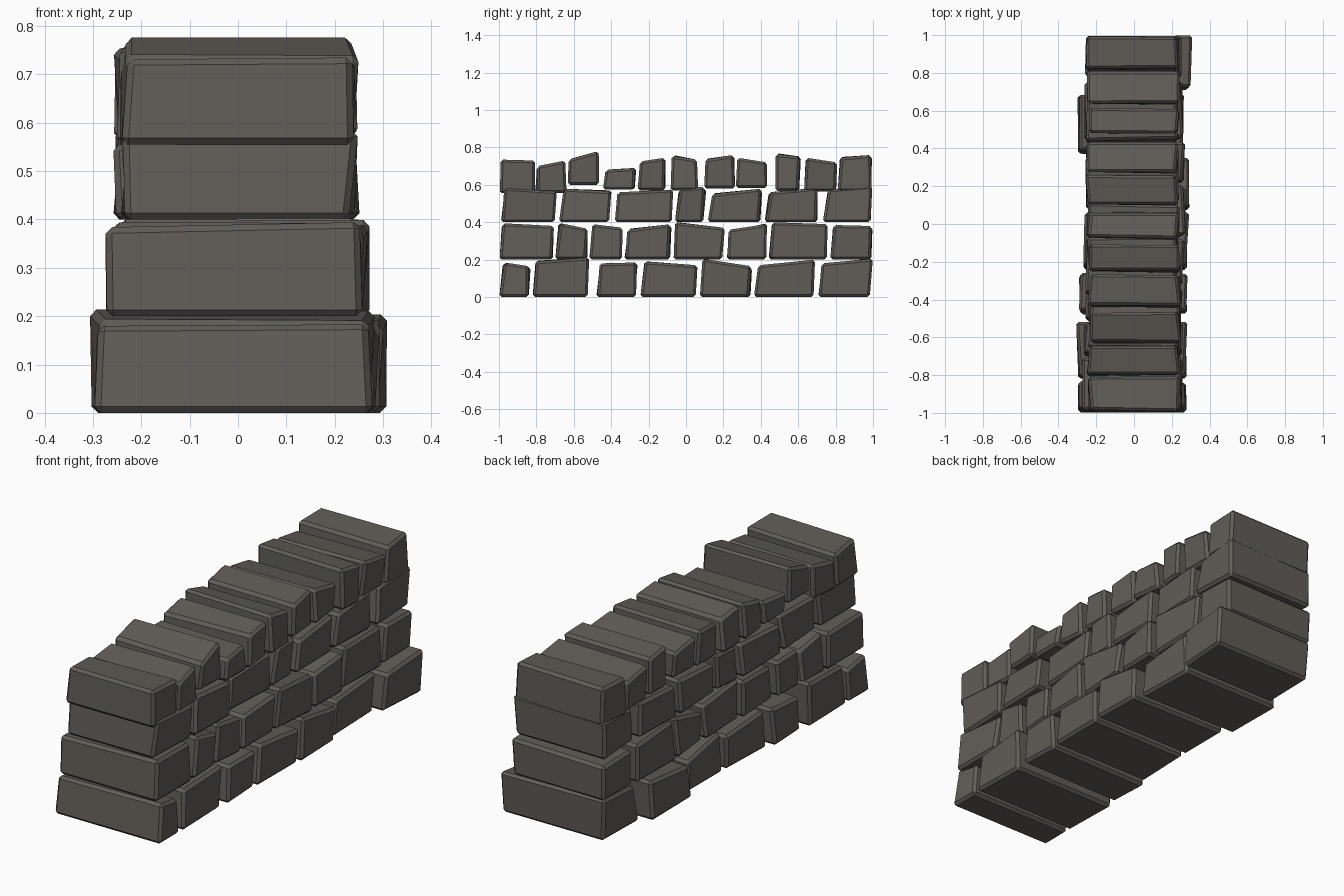
import bpy, bmesh, random

if "Cube" in bpy.data.objects:
    bpy.data.objects.remove(bpy.data.objects["Cube"])

random.seed(7)

stone_mat = bpy.data.materials.new("dark grey stone")
stone_mat.diffuse_color = (0.12, 0.11, 0.097, 1)
stone_mat.use_nodes = True
stone_mat.node_tree.nodes["Principled BSDF"].inputs["Base Color"].default_value = stone_mat.diffuse_color


def stone(name, y0, y1, zb, z0, z1, xl, xr, lean):
    """Chamfered block with uneven corners; z0/z1 are top heights at y0/y1."""
    r = random.uniform
    bm = bmesh.new()
    bmesh.ops.create_cube(bm, size=2)
    for v in bm.verts:
        right, back, top = v.co.x > 0, v.co.y > 0, v.co.z > 0
        inset_x, inset_y = r(0, 0.025), r(0, 0.012)
        if top and not back:
            inset_y += lean            # left edge leans in at the top
        if back and not top:
            inset_y += lean * 0.5      # right edge tucks in at the bottom
        v.co.x = xr - inset_x if right else xl + inset_x
        v.co.y = y1 - inset_y if back else y0 + inset_y
        v.co.z = (z1 if back else z0) if top else zb
        if top and not right:
            v.co.z += r(-0.014, 0.006)
    bmesh.ops.bevel(bm, geom=bm.edges[:], offset=0.013, segments=1,
                    affect='EDGES', profile=0.5)
    bmesh.ops.recalc_face_normals(bm, faces=bm.faces[:])
    me = bpy.data.meshes.new(name)
    bm.to_mesh(me)
    bm.free()
    me.materials.append(stone_mat)
    bpy.context.collection.objects.link(bpy.data.objects.new(name, me))


# Courses: stones as (y start, y end, top at start, top at end)
bottom = [(-1, -.83, .185, .165), (-.825, -.515, .19, .212), (-.485, -.255, .18, .185),
          (-.25, .07, .19, .17), (.065, .355, .205, .165), (.36, .695, .17, .2),
          (.70, 1, .18, .205)]
second = [(-1, -.70, .395, .38), (-.70, -.52, .395, .365), (-.52, -.335, .39, .37),
          (-.335, -.075, .36, .39), (-.075, .21, .4, .37), (.21, .44, .36, .39),
          (.44, .76, .4, .39), (.765, 1, .385, .38)]
third = [(-.995, -.69, .585, .565), (-.685, -.395, .58, .565), (-.39, -.065, .56, .575),
         (-.065, .11, .58, .59), (.115, .41, .55, .58), (.42, .715, .56, .585),
         (.73, 1, .575, .595)]
top = [(-1, -.805, .735, .73), (-.81, -.635, .70, .73), (-.635, -.46, .735, .78),
       (-.445, -.265, .68, .69), (-.26, -.105, .725, .745), (-.085, .07, .755, .735),
       (.095, .265, .735, .76), (.265, .44, .745, .72), (.47, .615, .765, .75),
       (.625, .81, .745, .72), (.81, 1, .745, .76)]

# Sideways extents of the bottom course, which sits unevenly
bottom_x = [(-.305, .28), (-.31, .285), (-.3, .295), (-.27, .295),
            (-.27, .295), (-.31, .265), (-.255, .31)]

for i, s in enumerate(bottom):
    stone(f"bottom_stone_{i+1}", s[0], s[1], 0, s[2], s[3], *bottom_x[i], 0.02)

for label, course, zb, half, lean in (("second", second, .2, .268, .015),
                                      ("third", third, .4, .252, .022),
                                      ("top", top, .57, .25, .006)):
    for i, (y0, y1, z0, z1) in enumerate(course):
        shift = random.uniform(-.012, .012)
        base = zb + (random.uniform(-.015, .015) if label == "top" else 0)
        if label == "top" and i == 2:
            base = .6                   # the raised stone
        if label == "top" and i == 0:
            base = .555
        stone(f"{label}_stone_{i+1}", y0, y1, base, z0, z1,
              shift - half, shift + half, lean)
